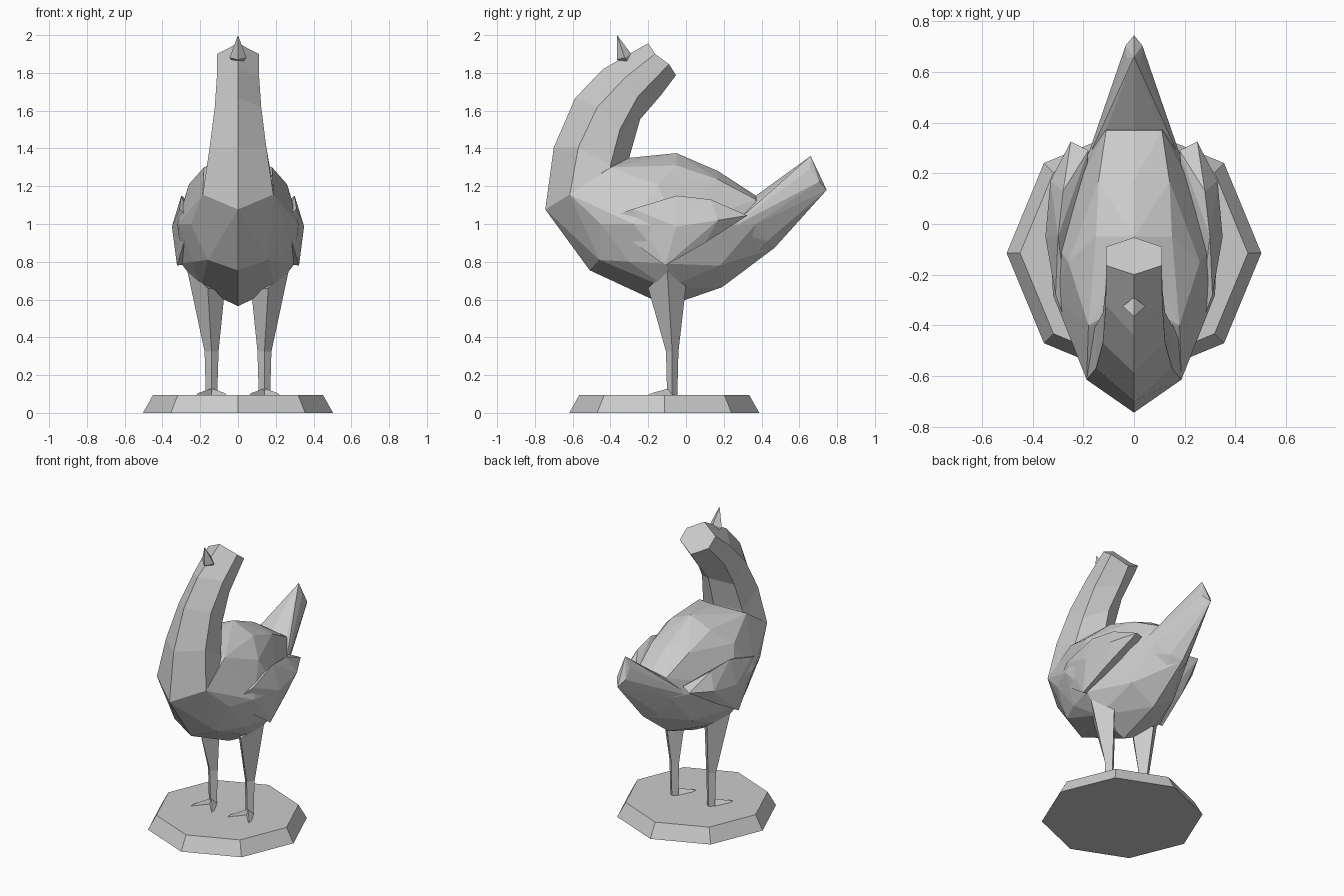
import bpy, bmesh
from math import cos, sin, pi


def finish(name, bm):
    bmesh.ops.recalc_face_normals(bm, faces=bm.faces)
    mesh = bpy.data.meshes.new(name)
    bm.to_mesh(mesh)
    bm.free()
    ob = bpy.data.objects.new(name, mesh)
    bpy.context.collection.objects.link(ob)
    return ob


def hull(name, pts, mirror=False, side=1):
    """Faceted solid around points; mirror adds the -x half, side flips it."""
    bm = bmesh.new()
    for x, y, z in pts:
        bm.verts.new((x * side, y, z))
        if mirror and x:
            bm.verts.new((-x, y, z))
    res = bmesh.ops.convex_hull(bm, input=bm.verts)
    junk = {v for v in res["geom_interior"] + res["geom_unused"]
            if isinstance(v, bmesh.types.BMVert)}
    bmesh.ops.delete(bm, geom=list(junk), context='VERTS')
    bmesh.ops.dissolve_limit(bm, angle_limit=0.01, verts=bm.verts, edges=bm.edges)
    return finish(name, bm)


def loft(name, rings):
    """Skin closed rings with capped ends."""
    bm = bmesh.new()
    rows = [[bm.verts.new(p) for p in r] for r in rings]
    n = len(rows[0])
    for a, b in zip(rows, rows[1:]):
        for i in range(n):
            j = (i + 1) % n
            bm.faces.new((a[i], a[j], b[j], b[i]))
    bm.faces.new(rows[0])
    bm.faces.new(rows[-1])
    return finish(name, bm)


# octagonal stand
loft("base", [[(r * cos(i * pi / 4), -0.115 + r * sin(i * pi / 4), z) for i in range(8)]
              for r, z in ((0.503, 0), (0.45, 0.095))])

# plump body
hull("body", [
    (0, -0.745, 1.077), (0.187, -0.615, 1.156), (0.18, -0.40, 1.30), (0, -0.30, 1.35),
    (0, -0.05, 1.375), (0.15, -0.05, 1.31), (0, 0.17, 1.28), (0.14, 0.17, 1.235),
    (0, 0.37, 1.15), (0.11, 0.37, 1.13), (0.14, 0.37, 1.0), (0.20, 0.23, 0.98),
    (0, 0.46, 0.87), (0, 0.19, 0.665), (0, -0.10, 0.565), (0, -0.51, 0.755),
    (0.16, -0.46, 0.81), (0.24, -0.30, 0.80), (0.20, -0.10, 0.66), (0.17, 0.18, 0.78),
    (0.25, -0.45, 1.0), (0.32, -0.28, 1.0), (0.33, -0.05, 0.98), (0.26, -0.15, 1.21),
    (0.30, -0.10, 0.79)], mirror=True)

# curved neck: front, front side, back side and back edge as (y, z), plus half width
NECK = [
    (0.11, (-0.20, 1.957), (-0.164, 1.90), (-0.09, 1.846), (-0.053, 1.788)),
    (0.112, (-0.44, 1.82), (-0.32, 1.777), (-0.254, 1.676), (-0.13, 1.685)),
    (0.123, (-0.587, 1.666), (-0.47, 1.618), (-0.35, 1.50), (-0.243, 1.554)),
    (0.15, (-0.70, 1.406), (-0.57, 1.406), (-0.40, 1.31), (-0.30, 1.353)),
    (0.187, (-0.745, 1.077), (-0.615, 1.156), (-0.40, 1.20), (-0.30, 1.20))]
loft("neck", [[(0, *o), (w, *m), (w, *i), (0, *b), (-w, *i), (-w, *m)]
              for w, o, m, i, b in NECK])

# small pointed crest
hull("crest", [(0, -0.365, 2.0), (0, -0.365, 1.87), (0.045, -0.325, 1.88),
               (0, -0.29, 1.90), (0, -0.29, 1.83)], mirror=True)

# upswept tail
hull("tail", [
    (0, 0.66, 1.36), (0.03, 0.655, 1.29), (0.033, 0.705, 1.225), (0, 0.745, 1.18),
    (0, 0.37, 1.15), (0.11, 0.37, 1.12), (0.14, 0.37, 1.0), (0.20, 0.22, 0.97),
    (0.07, 0.43, 0.91), (0, 0.47, 0.875), (0, 0.19, 0.665)], mirror=True)

for label, s in (("left", 1), ("right", -1)):
    # folded wing
    hull(f"{label}_wing", [
        (0.25, -0.44, 1.02), (0.31, -0.28, 1.08), (0.35, -0.05, 0.987), (0.30, -0.05, 1.15),
        (0.28, 0.13, 1.13), (0.33, 0.17, 1.02), (0.25, 0.325, 1.045), (0.18, 0.29, 1.06),
        (0.20, 0.05, 1.05), (0.30, 0.10, 0.90), (0.323, -0.11, 0.78), (0.20, -0.10, 0.80)],
        side=s)
    # leg with diamond cross-section
    leg = [[(0.07, -0.10, 0.65), (0.16, 0.0, 0.67), (0.27, -0.10, 0.76), (0.16, -0.20, 0.66)]]
    for z, w, d in ((0.325, 0.037, 0.033), (0.09, 0.03, 0.027)):
        leg.append([(0.14 - w, -0.073, z), (0.14, -0.073 + d, z),
                    (0.14 + w, -0.073, z), (0.14, -0.073 - d, z)])
    loft(f"{label}_leg", [[(x * s, y, z) for x, y, z in r] for r in leg])
    # two splayed toes
    for k, t in (("outer", 1), ("inner", -1)):
        hull(f"{label}_{k}_toe", [
            (0.14, -0.09, 0.13), (0.14, -0.11, 0.09), (0.14 + t * 0.03, -0.06, 0.09),
            (0.14 + t * 0.08, -0.20, 0.095), (0.14 + t * 0.07, -0.18, 0.105),
            (0.14 + t * 0.08, -0.16, 0.09)], side=s)
